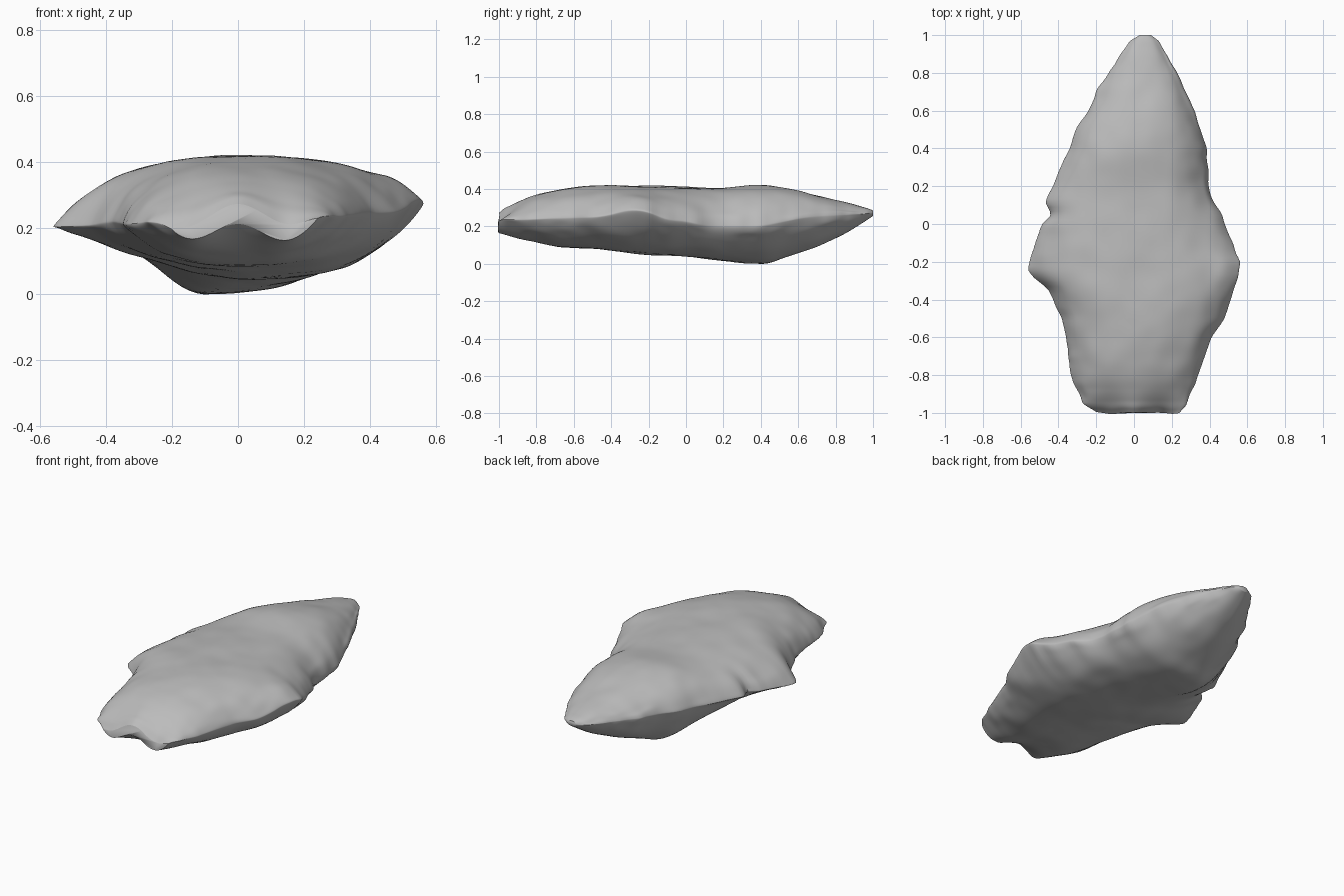
import bpy
import bmesh
from math import sin, cos, pi, exp
from mathutils import Vector, noise

STATIONS = 140
RING = 112

# Outline and height profiles, each a run of (y, value) pairs
RIGHT_EDGE = [(-1, -.2), (-.95, -.27), (-.8, -.335), (-.6, -.36), (-.5, -.38),
              (-.45, -.41), (-.35, -.45), (-.29, -.52), (-.24, -.57), (-.1, -.52),
              (0, -.49), (.05, -.43), (.11, -.475), (.2, -.43), (.3, -.39),
              (.4, -.34), (.5, -.31), (.6, -.24), (.7, -.2), (.9, -.07),
              (.97, -.02), (1, .03)]
LEFT_EDGE = [(-1, .24), (-.96, .275), (-.8, .34), (-.6, .41), (-.5, .48),
             (-.3, .545), (-.2, .565), (-.1, .52), (0, .48), (.05, .47),
             (.15, .4), (.4, .385), (.6, .32), (.8, .23), (.9, .17),
             (.97, .13), (1, .09)]
LEFT_RIM = [(-1, .21), (-.75, .24), (-.45, .25), (-.3, .29), (-.2, .28), (-.1, .23),
            (0, .23), (.1, .2), (.4, .2), (.5, .22), (.65, .25), (1, .27)]
RIGHT_RIM = [(-1, .2), (-.5, .22), (-.24, .2), (0, .23), (.5, .25), (1, .27)]
CROWN = [(-1, .235), (-.95, .295), (-.8, .37), (-.6, .41), (-.4, .42), (0, .41),
         (.2, .405), (.35, .42), (.5, .415), (.6, .39), (.8, .34), (.95, .305),
         (1, .285)]
BELLY = [(-1, .175), (-.9, .13), (-.7, .09), (-.5, .08), (-.2, .045), (0, .04),
         (.3, .005), (.44, -.005), (.5, .025), (.7, .09), (.9, .19), (1, .255)]


def sample(profile, y):
    """Read a profile at y, straight between its pairs."""
    for (y0, v0), (y1, v1) in zip(profile, profile[1:]):
        if y <= y1:
            return v0 + (v1 - v0) * (y - y0) / (y1 - y0)
    return profile[-1][1]


def soft(profile, y, width):
    """Average a profile around y, narrowing towards the ends."""
    width = min(width, 1 - abs(y))
    return sum(sample(profile, y + width * k / 4) for k in range(-4, 5)) / 9


def section_point(y, angle):
    """One point on the lens-shaped cross-section at y."""
    t, s = cos(angle), sin(angle)
    x_min, x_max = soft(RIGHT_EDGE, y, .13), soft(LEFT_EDGE, y, .13)
    middle, half = (x_min + x_max) / 2, (x_max - x_min) / 2
    x = middle + half * t
    side = (t + 1) / 2
    rim = soft(RIGHT_RIM, y, .05) * (1 - side) + soft(LEFT_RIM, y, .05) * side

    roundness = .75
    if s >= 0:
        peak, crest, power = soft(CROWN, y, .06), middle, 2.8
    else:
        # The keel leans to the right towards the back
        peak = soft(BELLY, y, .04)
        crest = middle - .12 * exp(-((y - .4) / .25) ** 2)
        power = 2.7
        if x < crest:
            # Lean flank amidships, fuller towards both ends
            full = min(1, max(0, (abs(y - .1) - .4) / .2))
            power = 1.5 + full
            roundness = .9 - .15 * full
    reach = x_max - crest if x > crest else crest - x_min
    u = min(abs(x - crest) / reach, 1)
    z = rim + (peak - rim) * (1 - u ** power) ** roundness

    # Scalloped front lip
    z += (.01 + .028 * cos(21 * x)) * exp(-(y + 1) / .1)

    # Worn, chipped surface
    fade = min(1, (1 - abs(y)) * 6)
    broad = noise.noise(Vector((x * 5, y * 4, s * 2)))
    fine = noise.noise(Vector((x * 11, y * 9, s * 3 + 7)))
    flank = 1 - .6 * abs(s)
    z += fade * flank * (.016 * broad + .009 * fine) * min(1, abs(s) * 3)

    # Notches and spurs only shape the border
    if t > 0:
        x += (sample(LEFT_EDGE, y) - x_max) * t ** 6
    else:
        x += (sample(RIGHT_EDGE, y) - x_min) * t ** 6
    x += fade * .009 * t ** 3 * noise.noise(Vector((t, y * 16, 3)))
    ragged_end = .012 * noise.noise(Vector((x * 12, 0, 5)))
    return Vector((x, y + ragged_end * exp(-(y + 1) / .05), z))


# Loft the slab through its cross-sections
bm = bmesh.new()
rings = []
for i in range(STATIONS + 1):
    y = sin((i / STATIONS - .5) * pi)
    rings.append([bm.verts.new(section_point(y, 2 * pi * j / RING))
                  for j in range(RING)])
for a, b in zip(rings, rings[1:]):
    for j in range(RING):
        k = (j + 1) % RING
        bm.faces.new((a[j], a[k], b[k], b[j]))
bm.faces.new(rings[0])
bm.faces.new(rings[-1])
bmesh.ops.recalc_face_normals(bm, faces=bm.faces)

mesh = bpy.data.meshes.new("rock_slab")
bm.to_mesh(mesh)
bm.free()

default_cube = bpy.data.objects.get("Cube")
if default_cube:
    bpy.data.objects.remove(default_cube, do_unlink=True)

rock = bpy.data.objects.new("rock_slab", mesh)
bpy.context.collection.objects.link(rock)

# Plain grey stone
stone = bpy.data.materials.new("grey_stone")
stone.use_nodes = True
grey = (.5, .5, .5, 1)
stone.diffuse_color = grey
stone.node_tree.nodes["Principled BSDF"].inputs["Base Color"].default_value = grey
mesh.materials.append(stone)

# Soften the worn edges
soften = rock.modifiers.new("soften", 'SMOOTH')
soften.factor = .5
soften.iterations = 4

bpy.context.view_layer.objects.active = rock
rock.select_set(True)
bpy.ops.object.shade_smooth_by_angle(angle=pi / 3)
